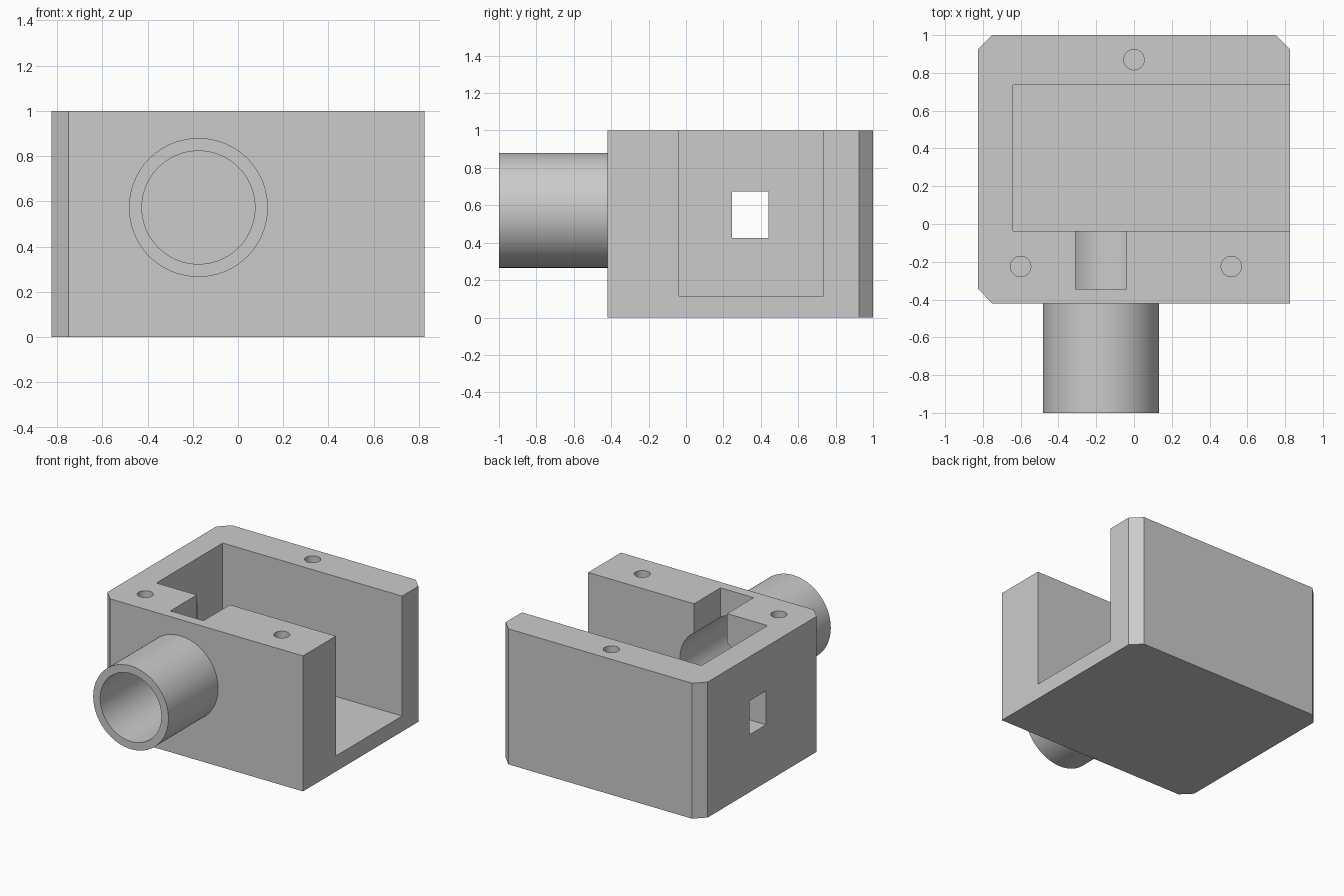
import bpy, bmesh, math
from mathutils import Matrix, Vector

if "Cube" in bpy.data.objects:
    bpy.data.objects.remove(bpy.data.objects["Cube"])

grey = bpy.data.materials.new("plain grey")
grey.diffuse_color = (0.6, 0.6, 0.6, 1)
grey.use_nodes = True
grey.node_tree.nodes["Principled BSDF"].inputs["Base Color"].default_value = grey.diffuse_color


def finish(bm, name):
    bmesh.ops.recalc_face_normals(bm, faces=bm.faces)
    me = bpy.data.meshes.new(name)
    bm.to_mesh(me)
    bm.free()
    me.materials.append(grey)
    ob = bpy.data.objects.new(name, me)
    bpy.context.collection.objects.link(ob)
    return ob


def prism(name, outline, z0, z1):
    bm = bmesh.new()
    face = bm.faces.new([bm.verts.new((x, y, z0)) for x, y in outline])
    ext = bmesh.ops.extrude_face_region(bm, geom=[face])
    verts = [v for v in ext["geom"] if isinstance(v, bmesh.types.BMVert)]
    bmesh.ops.translate(bm, verts=verts, vec=(0, 0, z1 - z0))
    return finish(bm, name)


def box(name, x0, x1, y0, y1, z0, z1):
    return prism(name, [(x0, y0), (x1, y0), (x1, y1), (x0, y1)], z0, z1)


def cylinder(name, a, b, r, sides):
    a, b = Vector(a), Vector(b)
    rot = (b - a).to_track_quat("Z", "Y").to_matrix().to_4x4()
    bm = bmesh.new()
    bmesh.ops.create_cone(bm, cap_ends=True, segments=sides, radius1=r, radius2=r,
                          depth=(b - a).length,
                          matrix=Matrix.Translation((a + b) / 2) @ rot)
    return finish(bm, name)


def combine(target, tool, op):
    mod = target.modifiers.new(op.lower(), "BOOLEAN")
    mod.operation, mod.solver, mod.object = op, "EXACT", tool
    bpy.context.view_layer.objects.active = target
    bpy.ops.object.modifier_apply(modifier=mod.name)
    bpy.data.objects.remove(tool)


# Block with three chamfered corners
X, F, B, C = 0.825, -0.42, 1.0, 0.075
housing = prism("housing", [(X, F), (X, B - C), (X - C, B), (C - X, B), (-X, B - C),
                            (-X, F + C), (C - X, F)], 0, 1)

# Round tube on the front, rooted in the front wall
TX, TZ = -0.175, 0.573
combine(housing, cylinder("tube", (TX, -1, TZ), (TX, -0.38, TZ), 0.307, 96), "UNION")

# Pocket open at the top and right, key slot, side window
cutters = [
    box("pocket", -0.64, 1.0, -0.037, 0.735, 0.115, 1.2),
    box("key_slot", -0.31, -0.04, -0.345, 0.1, TZ, 1.2),
    box("side_window", -1.0, -0.5, 0.245, 0.44, 0.425, 0.675),
    cylinder("bore", (TX, -1.2, TZ), (TX, 0.2, TZ), 0.25, 96),
]
# Blind screw holes in the top rim
for x, y in ((0, 0.87), (-0.6, -0.225), (0.515, -0.225)):
    cutters.append(cylinder("screw_hole", (x, y, 0.6), (x, y, 1.2), 0.054, 32))
for cutter in cutters:
    combine(housing, cutter, "DIFFERENCE")

bpy.ops.object.select_all(action="DESELECT")
housing.select_set(True)
bpy.context.view_layer.objects.active = housing
bpy.ops.object.shade_smooth_by_angle(angle=math.radians(25))
